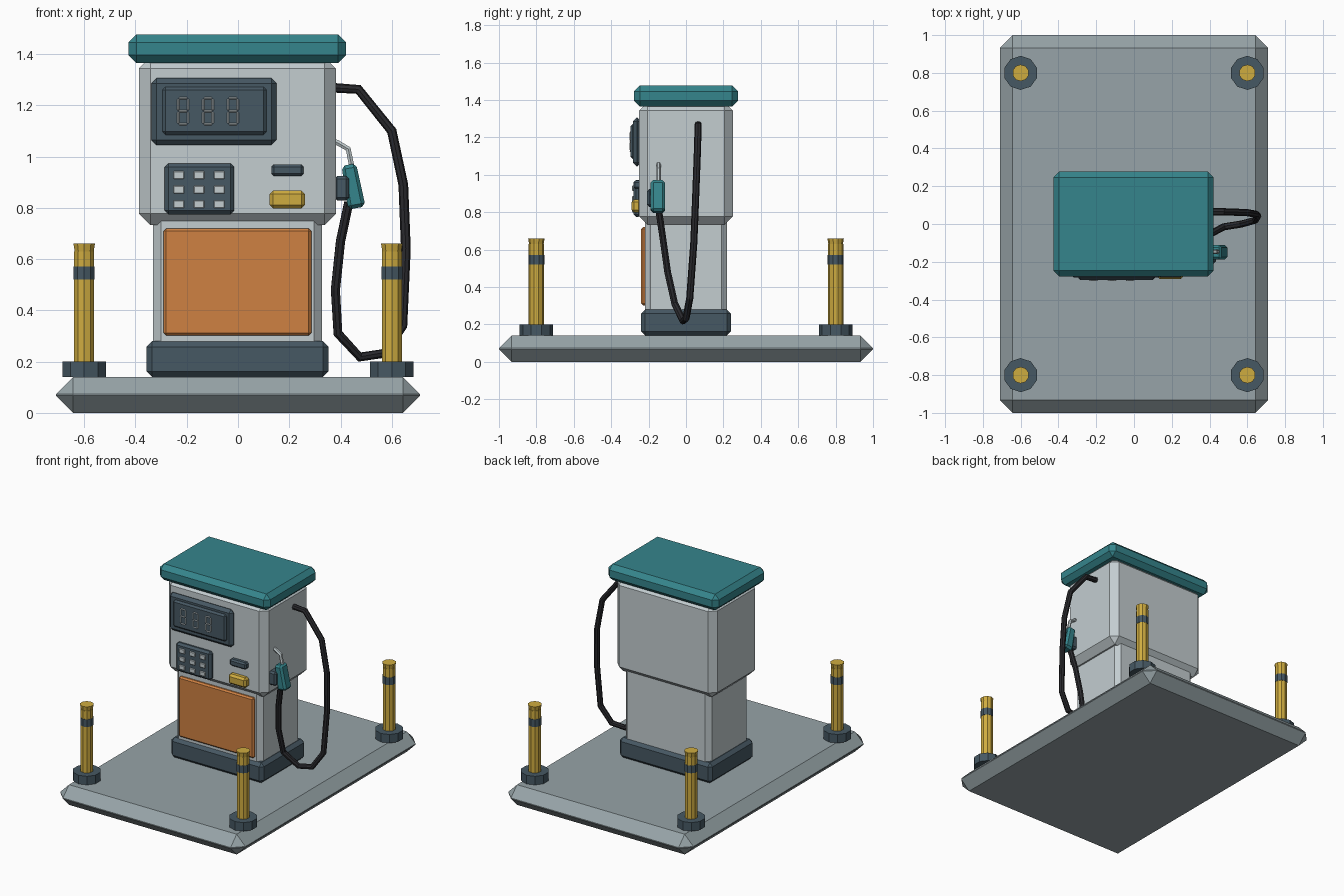
import bpy, bmesh, math
from mathutils import Matrix, Vector

cube = bpy.data.objects.get("Cube")
if cube:
    bpy.data.objects.remove(cube, do_unlink=True)


def material(name, hex_code):
    srgb = [int(hex_code[i:i + 2], 16) / 255 for i in (0, 2, 4)]
    col = [c / 12.92 if c < 0.04045 else ((c + 0.055) / 1.055) ** 2.4 for c in srgb] + [1]
    m = bpy.data.materials.new(name)
    m.use_nodes = True
    m.diffuse_color = col
    bsdf = m.node_tree.nodes["Principled BSDF"]
    bsdf.inputs["Base Color"].default_value = col
    bsdf.inputs["Roughness"].default_value = 0.7
    return m


CONCRETE = material("concrete grey", "97A4A8")
BODY = material("pale grey", "C3CDD0")
DARK = material("dark slate", "465863")
TEAL = material("teal", "35858C")
ORANGE = material("orange", "CF8142")
YELLOW = material("yellow", "CFAC40")
RUBBER = material("black rubber", "29292D")


def finish(name, bm, *mats):
    bmesh.ops.recalc_face_normals(bm, faces=bm.faces)
    mesh = bpy.data.meshes.new(name)
    bm.to_mesh(mesh)
    bm.free()
    for m in mats:
        mesh.materials.append(m)
    ob = bpy.data.objects.new(name, mesh)
    bpy.context.collection.objects.link(ob)
    return ob


def add_box(bm, center, size, bevel):
    mat = Matrix.Translation(center) @ Matrix.Diagonal((*size, 1))
    verts = bmesh.ops.create_cube(bm, size=1, matrix=mat)["verts"]
    edges = list({e for v in verts for e in v.link_edges})
    if bevel:
        bmesh.ops.bevel(bm, geom=edges, offset=bevel, segments=1,
                        affect="EDGES", clamp_overlap=True)


def box(name, xs, ys, zs, bevel, mat):
    """Chamfered box spanning the three given ranges."""
    bm = bmesh.new()
    spans = (xs, ys, zs)
    add_box(bm, [(a + b) / 2 for a, b in spans], [b - a for a, b in spans], bevel)
    return finish(name, bm, mat)


def tube(name, points, radius, mat, sides=8):
    """Faceted tube swept along a path."""
    pts = [Vector(p) for p in points]
    bm = bmesh.new()
    rings = []
    side = Vector((0, 1, 0))
    for i, p in enumerate(pts):
        before = (p - pts[i - 1]).normalized() if i else (pts[1] - p).normalized()
        after = (pts[i + 1] - p).normalized() if i < len(pts) - 1 else before
        along = (before + after).normalized()
        side = (side - along * side.dot(along)).normalized()
        other = along.cross(side)
        rings.append([bm.verts.new(p + radius * (math.cos(a) * side + math.sin(a) * other))
                      for a in (math.tau * k / sides for k in range(sides))])
    for a, b in zip(rings, rings[1:]):
        for k in range(sides):
            n = (k + 1) % sides
            bm.faces.new((a[k], a[n], b[n], b[k]))
    bm.faces.new(rings[0])
    bm.faces.new(rings[-1])
    return finish(name, bm, mat)


def add_drum(bm, x, y, z0, z1, r0, r1, index=0):
    res = bmesh.ops.create_cone(bm, cap_ends=True, segments=10, radius1=r0, radius2=r1,
                                depth=z1 - z0,
                                matrix=Matrix.Translation((x, y, (z0 + z1) / 2)))
    for f in {f for v in res["verts"] for f in v.link_faces}:
        f.material_index = index


# Island slab
box("island_slab", (-0.71, 0.71), (-1, 1), (0, 0.14), 0.067, CONCRETE)

# Pump cabinet
box("plinth", (-0.357, 0.353), (-0.24, 0.24), (0.14, 0.28), 0.022, DARK)
box("lower_cabinet", (-0.331, 0.327), (-0.22, 0.22), (0.2, 0.8), 0.03, BODY)
box("upper_cabinet", (-0.387, 0.383), (-0.25, 0.25), (0.733, 1.388), 0.045, BODY)
box("roof_cap", (-0.427, 0.422), (-0.278, 0.278), (1.365, 1.477), 0.031, TEAL)
box("front_panel", (-0.29, 0.286), (-0.24, -0.21), (0.302, 0.72), 0.01, ORANGE)

# Price display
box("display_frame", (-0.338, 0.15), (-0.283, -0.24), (1.045, 1.306), 0.02, DARK)
box("display_screen", (-0.295, 0.112), (-0.297, -0.27), (1.085, 1.272), 0.012, DARK)

# Segment bars on the display, every bar lit
bm = bmesh.new()
half_w, half_h, bar = 0.019, 0.051, 0.009
for cx in (-0.214, -0.117, -0.02):
    for row in (-1, 0, 1):
        add_box(bm, (cx, -0.298, 1.177 + row * half_h), (0.032, 0.006, bar), 0.0028)
    for sx in (-1, 1):
        for sz in (-1, 1):
            add_box(bm, (cx + sx * half_w, -0.298, 1.177 + sz * half_h / 2),
                    (bar, 0.006, 0.045), 0.0028)
finish("display_segments", bm, BODY)

# Keypad
box("keypad", (-0.286, -0.015), (-0.28, -0.24), (0.775, 0.973), 0.014, DARK)
bm = bmesh.new()
for col in range(3):
    for row in range(3):
        add_box(bm, (-0.231 + col * 0.079, -0.28, 0.814 + row * 0.057),
                (0.042, 0.016, 0.031), 0.003)
finish("keypad_keys", bm, BODY)

# Card slot and receipt tray
box("card_slot", (0.13, 0.256), (-0.282, -0.24), (0.924, 0.97), 0.01, DARK)
box("receipt_tray", (0.123, 0.261), (-0.291, -0.24), (0.798, 0.868), 0.014, YELLOW)

# Nozzle, holster and hose
box("nozzle_holster", (0.375, 0.434), (-0.208, -0.13), (0.828, 0.925), 0.012, DARK)
bm = bmesh.new()
add_box(bm, (0, 0, 0), (0.068, 0.077, 0.172), 0.014)
for v in bm.verts:
    v.co.x *= 0.93 - v.co.z
nozzle = finish("nozzle_grip", bm, TEAL)
nozzle.location = (0.448, -0.15, 0.884)
nozzle.rotation_euler.y = math.radians(-10.5)

tube("nozzle_spout", [(0.36, -0.147, 1.063), (0.387, -0.147, 1.055), (0.43, -0.147, 1.03),
                      (0.446, -0.147, 0.95)], 0.012, BODY, 6)
tube("hose", [(0.35, 0.065, 1.27), (0.47, 0.065, 1.262), (0.6, 0.06, 1.1),
              (0.645, 0.052, 0.89), (0.655, 0.042, 0.64), (0.642, 0.02, 0.34),
              (0.57, 0, 0.232), (0.475, -0.015, 0.218), (0.39, -0.06, 0.31),
              (0.38, -0.098, 0.48), (0.4, -0.125, 0.67), (0.432, -0.147, 0.82)],
     0.019, RUBBER)

# Bollards at the four corners
for side, x in (("left", 0.6), ("right", -0.6)):
    for end, y in (("front", -0.8), ("back", 0.8)):
        bm = bmesh.new()
        add_drum(bm, x, y, 0.14, 0.2, 0.09, 0.09, 1)
        add_drum(bm, x, y, 0.2, 0.63, 0.041, 0.041)
        add_drum(bm, x, y, 0.52, 0.572, 0.043, 0.043, 1)
        add_drum(bm, x, y, 0.63, 0.66, 0.039, 0.044)
        finish(f"{end}_{side}_bollard", bm, YELLOW, DARK)
